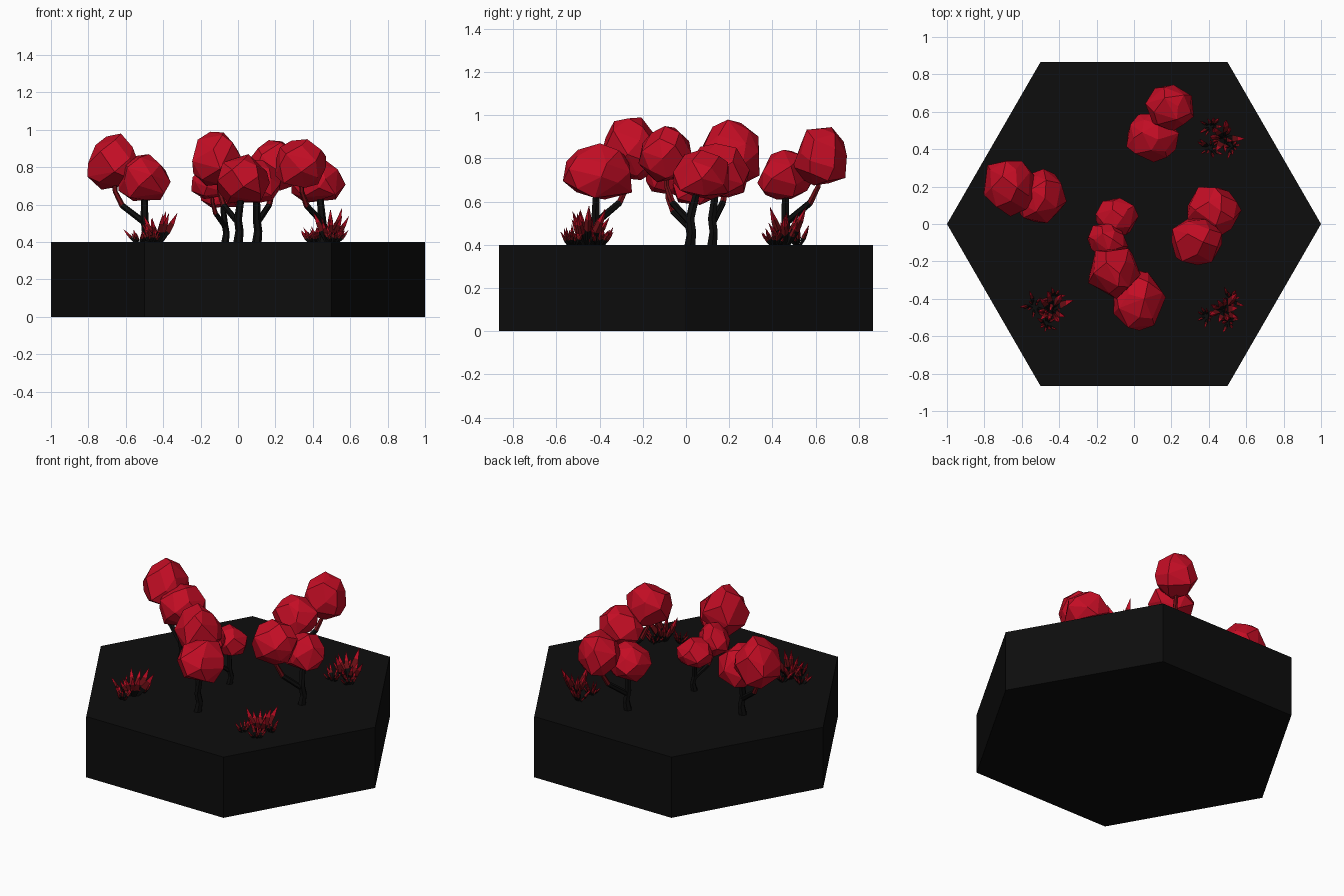
import bpy, bmesh, math, random
from mathutils import Vector

random.seed(4)
if "Cube" in bpy.data.objects:
    bpy.data.objects.remove(bpy.data.objects["Cube"], do_unlink=True)

GROUND = 0.4


def material(name, rgb):
    m = bpy.data.materials.new(name)
    m.use_nodes = True
    m.diffuse_color = (*rgb, 1)
    bsdf = m.node_tree.nodes["Principled BSDF"]
    bsdf.inputs["Base Color"].default_value = (*rgb, 1)
    bsdf.inputs["Roughness"].default_value = 0.9
    return m


black = material("black", (0.004, 0.004, 0.004))
red = material("crimson", (0.55, 0.004, 0.018))
dark_red = material("dark red", (0.16, 0.005, 0.008))


def finish(bm, name, mats):
    bmesh.ops.recalc_face_normals(bm, faces=bm.faces)
    mesh = bpy.data.meshes.new(name)
    bm.to_mesh(mesh)
    bm.free()
    for m in mats:
        mesh.materials.append(m)
    ob = bpy.data.objects.new(name, mesh)
    bpy.context.collection.objects.link(ob)
    return ob


def ring(bm, centre, radius, sides, axis=Vector((0, 0, 1))):
    """Ring of vertices around an axis."""
    turn = Vector((0, 0, 1)).rotation_difference(axis)
    out = []
    for i in range(sides):
        a = math.tau * i / sides
        out.append(bm.verts.new(centre + turn @ Vector((math.cos(a), math.sin(a), 0)) * radius))
    return out


def bridge(bm, a, b, index=0):
    n = len(a)
    for i in range(n):
        bm.faces.new((a[i], a[(i + 1) % n], b[(i + 1) % n], b[i])).material_index = index


def tube(bm, path, radii, sides=6, red_from=99):
    """Tapered limb; segments from red_from onward use the second colour."""
    path = [Vector(p) for p in path]
    rings = []
    for i, p in enumerate(path):
        axis = path[min(i + 1, len(path) - 1)] - path[max(i - 1, 0)]
        rings.append(ring(bm, p, radii[i], sides, axis.normalized()))
    for i in range(len(rings) - 1):
        bridge(bm, rings[i], rings[i + 1], int(i >= red_from))
    bm.faces.new(rings[0])
    bm.faces.new(rings[-1])


def foliage(name, centre, size):
    """Faceted convex clump, widest a little below the middle, filling a box."""
    pts, n = [], 24
    for i in range(n):
        z = 1 - 2 * (i + 0.5) / n
        a = i * 2.39996 + random.uniform(-0.3, 0.3)
        r = math.sqrt(1 - z * z) * (1 - 0.13 * z)
        k = random.uniform(0.9, 1.08)
        pts.append(Vector((math.cos(a) * r, math.sin(a) * r, max(z, -0.85))) * k)
    lo = [min(p[j] for p in pts) for j in range(3)]
    hi = [max(p[j] for p in pts) for j in range(3)]
    bm = bmesh.new()
    for p in pts:
        bm.verts.new([centre[j] + size[j] * ((p[j] - lo[j]) / (hi[j] - lo[j]) - 0.5)
                      for j in range(3)])
    res = bmesh.ops.convex_hull(bm, input=bm.verts)
    loose = [v for v in bm.verts if not v.link_faces]
    bmesh.ops.delete(bm, geom=loose, context='VERTS')
    bmesh.ops.dissolve_limit(bm, angle_limit=math.radians(9), verts=bm.verts, edges=bm.edges)
    finish(bm, name, [red])


def tree(name, base, low, low_size, high, high_size, s=1.0):
    """Forked trunk with a low clump over it and a high clump to the side."""
    low, high = Vector(low), Vector(high)
    foot = Vector((*base, GROUND - 0.01))
    mid = foot + Vector((0.008, 0.008, 0.07 * s))
    fork = foot + Vector((0, 0, 0.13 * s))
    side = high - fork
    side.z = 0
    bm = bmesh.new()
    tube(bm, [foot, mid, fork, fork.lerp(low, 0.4), low],
         [r * s for r in (0.026, 0.022, 0.021, 0.019, 0.012)])
    elbow = fork + side * 0.72 + Vector((0, 0, 0.075 * s))
    rise = fork + side * 0.95 + Vector((0, 0, 0.15 * s))
    tube(bm, [mid.lerp(fork, 0.7), elbow, rise, high],
         [r * s for r in (0.017, 0.016, 0.013, 0.01)], red_from=1)
    finish(bm, name + "_trunk", [black, dark_red])
    foliage(name + "_low_foliage", low, low_size)
    foliage(name + "_high_foliage", high, high_size)


def leaf(bm, root, direction, length):
    """Three-sided spike: black foot, dark middle, red tip."""
    d = direction.normalized()
    w = length * 0.12
    a = ring(bm, root, w * 0.4, 3, d)
    b = ring(bm, root + d * length * 0.4, w, 3, d)
    c = ring(bm, root + d * length * 0.68, w * 0.72, 3, d)
    tip = bm.verts.new(root + d * length + Vector((0, 0, length * 0.04)))
    bridge(bm, a, b, 0)
    bridge(bm, b, c, 1)
    for i in range(3):
        bm.faces.new((c[i], c[(i + 1) % 3], tip)).material_index = 2


def bush(name, x, y, turn):
    """One tall tuft surrounded by small tufts."""
    bm = bmesh.new()
    tufts = [(0.02, 0, 0.165)] + [(0.075, turn + k * 1.75, 0.085) for k in range(3)]
    for dist, ang, size in tufts:
        root = Vector((x + dist * math.cos(ang), y + dist * math.sin(ang), GROUND - 0.005))
        for i in range(9):
            a = turn + i * math.tau / 9 + random.uniform(-0.25, 0.25)
            lean = random.uniform(0.3, 0.75) if size > 0.1 else random.uniform(0.3, 1.0)
            d = Vector((math.cos(a) * lean, math.sin(a) * lean, 1))
            leaf(bm, root + Vector((d.x, d.y, 0)) * 0.02, d, size * random.uniform(0.7, 1.2))
    finish(bm, name, [black, dark_red, red])


# Hexagonal ground block
bm = bmesh.new()
bottom = ring(bm, Vector((0, 0, 0)), 1, 6)
top = ring(bm, Vector((0, 0, GROUND)), 1, 6)
bridge(bm, bottom, top)
bm.faces.new(bottom)
bm.faces.new(top)
finish(bm, "ground_block", [black])

# Trees: base, low clump centre and size, high clump centre and size
tree("right_tree", (-0.50, 0.12), (-0.50, 0.15, 0.745), (0.28, 0.29, 0.25),
     (-0.665, 0.19, 0.83), (0.28, 0.30, 0.30))
tree("back_tree", (0.10, 0.46), (0.10, 0.46, 0.725), (0.28, 0.26, 0.23),
     (0.19, 0.62, 0.81), (0.26, 0.25, 0.27))
tree("left_tree", (0.45, 0.02), (0.43, 0.07, 0.725), (0.29, 0.26, 0.23),
     (0.335, -0.095, 0.82), (0.27, 0.25, 0.26))
tree("front_tree", (0.0, -0.42), (0.03, -0.41, 0.74), (0.28, 0.32, 0.26),
     (-0.105, -0.265, 0.845), (0.28, 0.27, 0.29))
tree("small_tree", (-0.07, 0.01), (-0.09, 0.04, 0.67), (0.23, 0.20, 0.17),
     (-0.14, -0.09, 0.725), (0.22, 0.19, 0.19), 0.8)

# Spiky bushes
bush("back_bush", 0.46, 0.46, 2.2)
bush("front_right_bush", -0.46, -0.46, 1.1)
bush("front_left_bush", 0.46, -0.46, 3.6)
